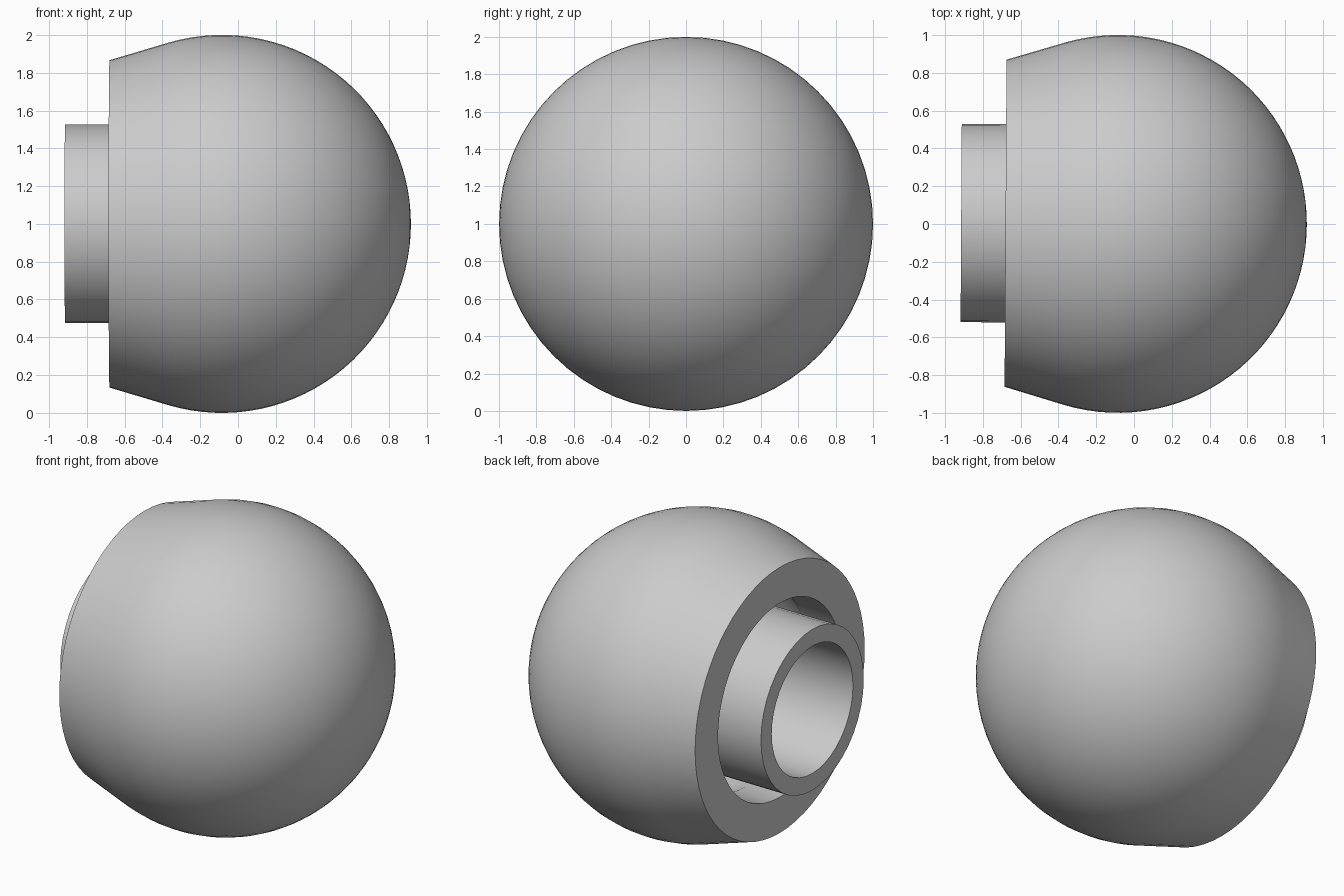
import bpy, bmesh
from math import sin, cos, pi, radians, tau
from mathutils import Vector

if "Cube" in bpy.data.objects:
    bpy.data.objects.remove(bpy.data.objects["Cube"])

grey = bpy.data.materials.new("light grey")
grey.use_nodes = True
grey.diffuse_color = (0.6, 0.6, 0.6, 1)
grey.node_tree.nodes["Principled BSDF"].inputs["Base Color"].default_value = (0.6, 0.6, 0.6, 1)

CENTRE_X = -0.085
TILT = -0.006  # the knob leans very slightly about z


def arc(radius, start, end, steps):
    """Arc of (x, radius) points; angles are measured from +x."""
    return [(CENTRE_X + radius * cos(a), radius * sin(a))
            for a in (radians(start + (end - start) * i / steps) for i in range(steps + 1))]


def lathe(name, profile, segments, closed=False):
    """Revolve an (x, radius) profile about the x axis at height 1."""
    bm = bmesh.new()
    verts = [bm.verts.new((x, 0, r)) for x, r in profile]
    pairs = list(zip(verts, verts[1:]))
    if closed:
        pairs.append((verts[-1], verts[0]))
    edges = [bm.edges.new(p) for p in pairs]
    bmesh.ops.spin(bm, geom=verts + edges, cent=(0, 0, 0), axis=(1, 0, 0),
                   angle=tau, steps=segments, use_merge=False)
    bmesh.ops.remove_doubles(bm, verts=bm.verts, dist=0.0001)
    bmesh.ops.recalc_face_normals(bm, faces=bm.faces)
    mesh = bpy.data.meshes.new(name)
    bm.to_mesh(mesh)
    bm.free()
    mesh.materials.append(grey)
    obj = bpy.data.objects.new(name, mesh)
    obj.location = Vector((0, 0, 1))
    obj.rotation_euler.z = TILT
    bpy.context.collection.objects.link(obj)
    bpy.ops.object.select_all(action="DESELECT")
    obj.select_set(True)
    bpy.context.view_layer.objects.active = obj
    bpy.ops.object.shade_smooth_by_angle(angle=radians(30))
    return obj


# Ball with a tapered collar, flat rim, round opening and hollow inside
outer = arc(1.0, 0, 106.4, 30)
rim = [(-0.68, 0.866), (-0.68, 0.632)]
cavity = arc(0.72, 119, 0, 24)
lathe("ball_shell", outer + rim + cavity, 64)

# Hollow stem running from the far wall of the cavity out through the opening
lathe("stem_tube", [(-0.915, 0.525), (0.5, 0.525), (0.55, 0.415), (-0.915, 0.415)],
      40, closed=True)
